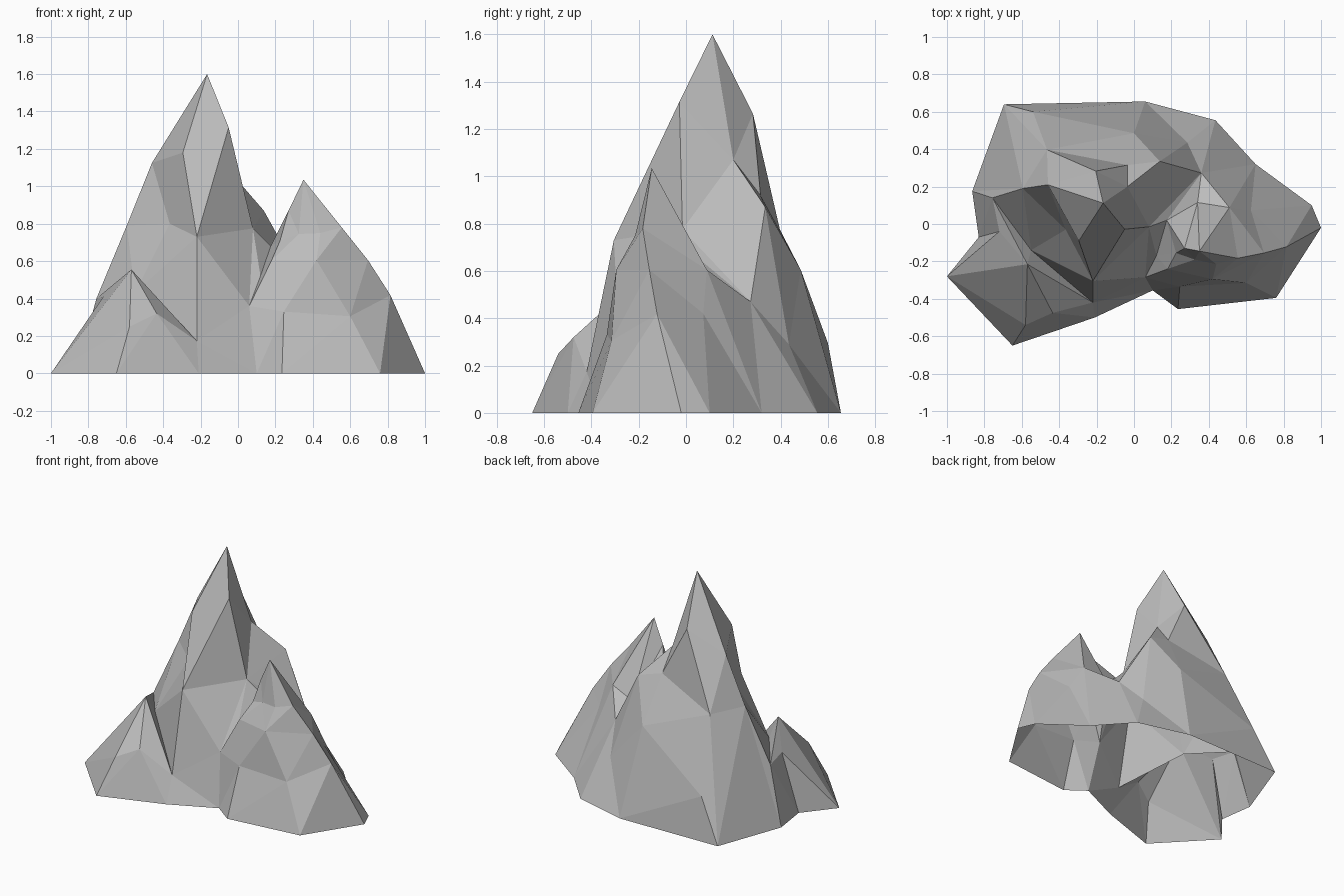
import bpy
import bmesh
from mathutils import Vector
from mathutils.geometry import delaunay_2d_cdt

cube = bpy.data.objects.get("Cube")
if cube:
    bpy.data.objects.remove(cube, do_unlink=True)

# Foot outline on the ground, anticlockwise from the front left
foot = dict(
    foot_west=(-1, -.28), foot_southwest=(-.65, -.65), foot_south=(-.21, -.5),
    foot_cleft=(.1, -.355), foot_buttress=(.235, -.455), foot_southeast=(.76, -.395),
    foot_east=(1, -.02), foot_east_corner=(.95, .1), foot_northeast=(.65, .32),
    foot_gully=(.435, .555), foot_north=(.06, .655), foot_northwest=(-.695, .64),
    foot_side=(-.865, .175), foot_nook=(-.83, -.07))

# Main summit
summit = dict(
    peak=(-.165, .112, 1.6), nose=(-.05, -.028, 1.315), brow=(-.295, -.09, 1.18),
    arm=(-.46, .21, 1.125), chest=(-.22, -.305, .73), rib=(-.365, -.03, .8),
    elbow=(-.595, .19, .79), wrist=(-.757, .14, .4), nape=(-.205, .283, 1.265),
    notch=(-.035, .2, 1.07), ledge=(.138, .335, .87), saddle=(.08, -.015, .775),
    spine=(-.035, .315, .92), hip=(-.465, .397, .775), tail=(0, .485, .605),
    heel=(-.54, .6, .295), hollow=(.36, .273, .47), gully=(.285, .435, .29))

# Small crag at the front left
crag = dict(
    tip=(-.57, -.215, .555), gap=(-.55, -.14, .43), valley=(-.22, -.42, .173),
    step=(-.435, -.475, .32), toe=(-.58, -.54, .25), shelf=(-.72, -.04, .41))

# Second summit on the right
second = dict(
    top=(.35, -.145, 1.035), horn=(.27, -.13, .87), chip=(.325, -.19, .745),
    lip=(.44, -.215, .75), east_brow=(.555, -.183, .78), east_arm=(.695, -.155, .605),
    east_hip=(.815, -.122, .418), front=(.42, -.295, .605), skirt=(.6, -.315, .305),
    cleft=(.12, -.17, .52), jaw=(.06, -.285, .36), cheek=(.18, -.24, .605),
    neck=(.225, -.155, .71), buttress=(.245, -.335, .33), pass_top=(.175, .02, .68),
    back=(.51, .088, .605), back_hip=(.625, .073, .42), bowl=(.34, .115, .55))

# Ridge and valley lines, each a chain of the named points
ridges = [
    # Main summit
    "nose peak brow chest nose",
    "arm peak nape spine ledge notch peak",
    "brow arm rib chest valley foot_south",
    "arm elbow rib gap wrist elbow",
    "nose notch saddle nose",
    "notch nape hip arm",
    "notch spine hip tail spine",
    "saddle ledge tail foot_north heel hip",
    "heel foot_northwest",
    "ledge gully foot_gully",
    "gully hollow saddle chest",
    "wrist foot_side",
    # Small crag
    "gap valley",
    "foot_west tip step valley tip gap",
    "step toe foot_southwest",
    "tip wrist shelf tip",
    "foot_west shelf foot_nook",
    # Second summit
    "saddle cleft jaw foot_cleft",
    "saddle pass_top neck cleft cheek buttress jaw cheek neck horn",
    "pass_top hollow bowl pass_top horn top bowl back top",
    "horn chip top lip chip front lip east_brow top",
    "neck chip cheek front buttress foot_buttress",
    "buttress skirt front east_arm east_brow",
    "skirt foot_southeast",
    "skirt east_hip east_arm back back_hip east_hip foot_east",
    "back hollow foot_northeast",
    "back_hip foot_east_corner",
]

points = {name: Vector((x, y, 0)) for name, (x, y) in foot.items()}
for part in (summit, crag, second):
    points.update((name, Vector(co)) for name, co in part.items())
names = list(points)
index = {name: i for i, name in enumerate(names)}

edges = []
for line in ridges:
    chain = [index[name] for name in line.split()]
    edges += zip(chain, chain[1:])

# Facet the ground plan between the ridge lines, then lift it to height
plan = [co.to_2d() for co in points.values()]
outline = [index[name] for name in foot]
flat, _, faces, sources, _, _ = delaunay_2d_cdt(plan, edges, [outline], 1, 1e-5)

bm = bmesh.new()
verts = [bm.verts.new((co.x, co.y, points[names[source[0]]].z))
         for co, source in zip(flat, sources)]
for face in faces:
    bm.faces.new([verts[i] for i in face])

mesh = bpy.data.meshes.new("mountain")
bm.to_mesh(mesh)
bm.free()

# Rock colour
rock = bpy.data.materials.new("rock grey")
rock.use_nodes = True
grey = (.5, .5, .5, 1)
rock.diffuse_color = grey
rock.node_tree.nodes["Principled BSDF"].inputs["Base Color"].default_value = grey
mesh.materials.append(rock)

mountain = bpy.data.objects.new("mountain", mesh)
bpy.context.collection.objects.link(mountain)
